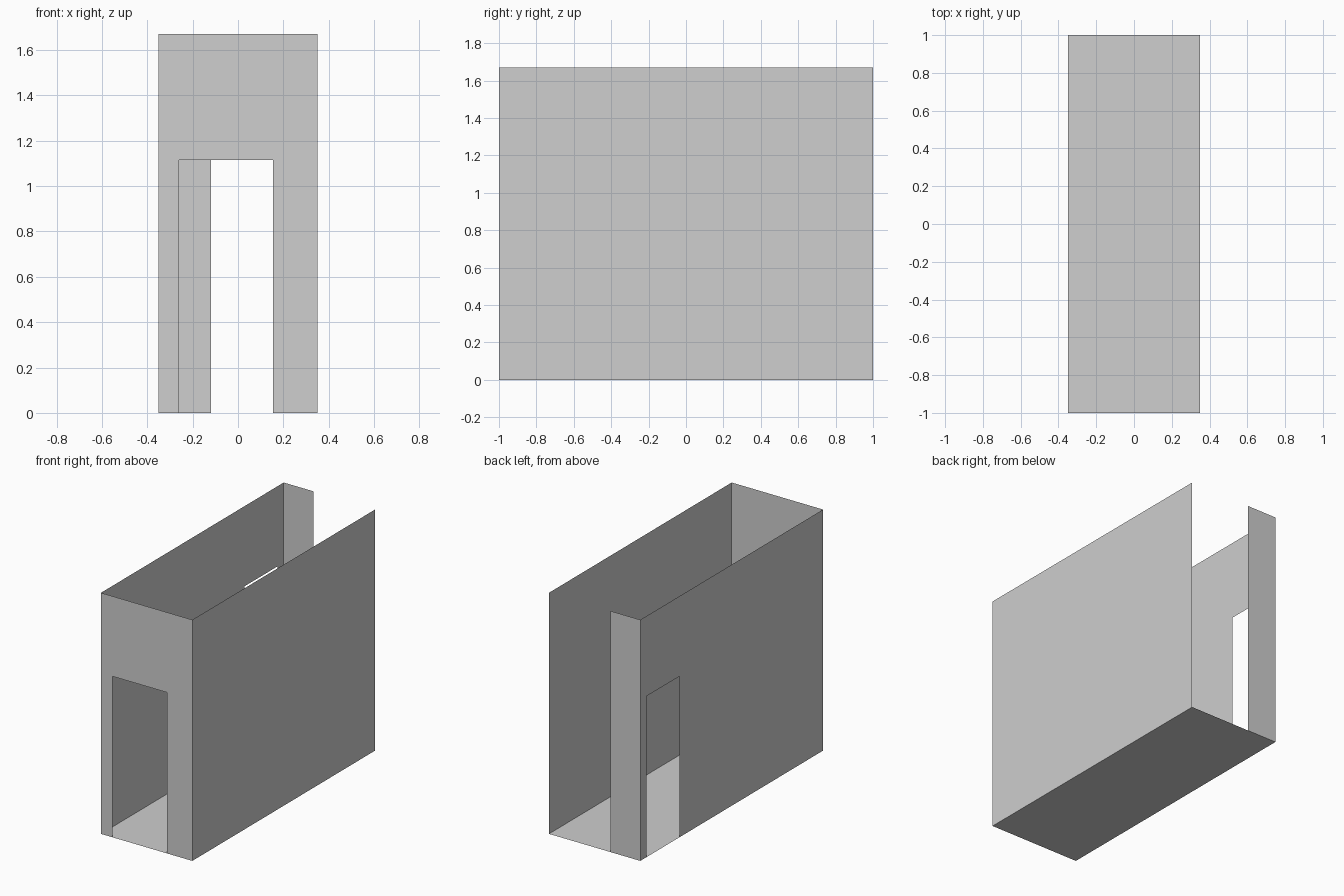
import bpy
from mathutils import Vector

if "Cube" in bpy.data.objects:
    bpy.data.objects.remove(bpy.data.objects["Cube"])

W, D, H = 0.35, 1.0, 1.67   # half width, half depth, wall height
DOOR_H = 1.115

plaster = bpy.data.materials.new("light grey plaster")
plaster.diffuse_color = (0.62, 0.62, 0.62, 1)
plaster.use_nodes = True
plaster.node_tree.nodes["Principled BSDF"].inputs["Base Color"].default_value = plaster.diffuse_color


def panel(name, origin, u, v, outline):
    """Thin flat panel: a 2D outline laid along directions u and v."""
    o, u, v = Vector(origin), Vector(u), Vector(v)
    mesh = bpy.data.meshes.new(name)
    mesh.from_pydata([o + u * a + v * b for a, b in outline], [],
                     [list(range(len(outline)))])
    mesh.materials.append(plaster)
    obj = bpy.data.objects.new(name, mesh)
    bpy.context.collection.objects.link(obj)
    return obj


def rect(a0, a1, b0, b1):
    return [(a0, b0), (a1, b0), (a1, b1), (a0, b1)]


def doorway(a0, a1, d0, d1):
    """Wall outline from a0 to a1 with a door gap from d0 to d1."""
    return [(a0, 0), (d0, 0), (d0, DOOR_H), (d1, DOOR_H),
            (d1, 0), (a1, 0), (a1, H), (a0, H)]


X, Y, Z = (1, 0, 0), (0, 1, 0), (0, 0, 1)
NX, NY = (-1, 0, 0), (0, -1, 0)

# Floor
panel("floor", (0, 0, 0), X, Y, rect(-W, W, -D, D))
# Front wall with doorway
panel("front_wall", (0, -D, 0), X, Z, doorway(-W, W, -0.26, 0.155))
# Solid right wall
panel("right_wall", (W, 0, 0), Y, Z, rect(-D, D, 0, H))
# Left wall with a side doorway near the back
panel("left_wall", (-W, 0, 0), NY, Z, doorway(-D, D, -0.93, -0.57))
# Short back wall, leaving the rest of the back open
panel("back_wall", (0, D, 0), NX, Z, rect(0.12, W, 0, H))
